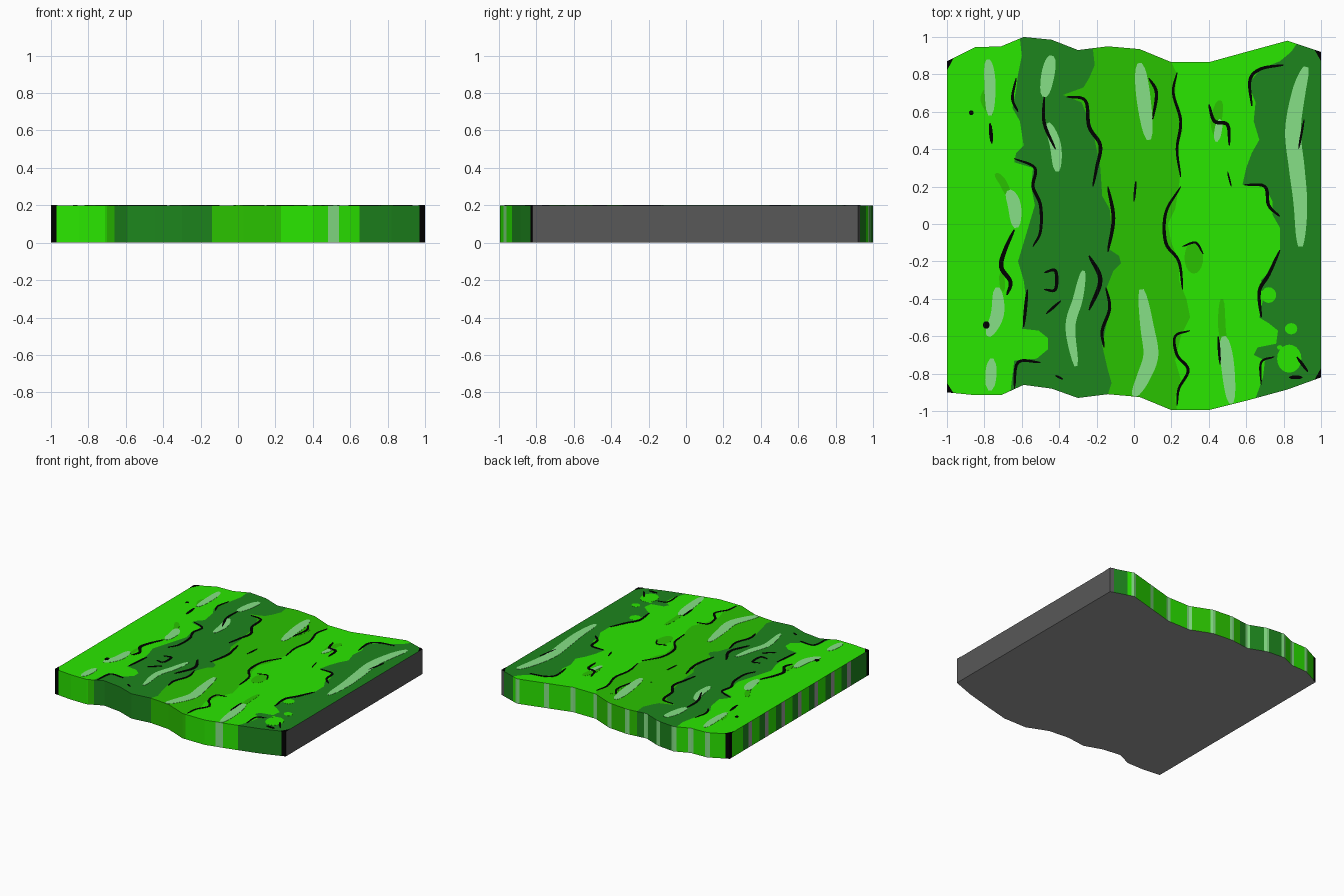
import bpy, bmesh, math
from mathutils import Vector

if "Cube" in bpy.data.objects:
    bpy.data.objects.remove(bpy.data.objects["Cube"])

H = 0.2


def srgb(*c):
    return tuple(((v / 255 + .055) / 1.055) ** 2.4 if v > 10 else v / 3295 for v in c) + (1,)


COLOURS = {"bright green": srgb(42, 231, 0), "dark green": srgb(29, 133, 29),
           "mid green": srgb(42, 194, 0), "pale green": srgb(134, 224, 134),
           "black": srgb(0, 0, 0), "grey": srgb(88, 88, 88), "light grey": srgb(155, 155, 155)}
MATS = []
for name, col in COLOURS.items():
    m = bpy.data.materials.new(name)
    m.diffuse_color = col
    m.use_nodes = True
    m.node_tree.nodes["Principled BSDF"].inputs["Base Color"].default_value = m.diffuse_color
    MATS.append(m)
BRIGHT, DARK, MID, PALE, BLACK, GREY, LIGHT = range(7)


def finish(bm, name, mats):
    bmesh.ops.recalc_face_normals(bm, faces=bm.faces[:])
    me = bpy.data.meshes.new(name)
    bm.to_mesh(me)
    bm.free()
    for m in mats:
        me.materials.append(m)
    ob = bpy.data.objects.new(name, me)
    bpy.context.collection.objects.link(ob)


# --- wavy outline: x, front y, back y
KNOTS = [(-1, -.90, .87), (-.85, -.915, .945), (-.71, -.915, .95), (-.59, -.86, 1), (-.44, -.88, .985),
         (-.30, -.93, .93), (-.14, -.91, .95), (.03, -.925, .935), (.20, -.995, .865),
         (.40, -.995, .865), (.60, -.945, .92), (.82, -.885, .98), (1, -.82, .92)]


def edge(x, side):
    for a, b in zip(KNOTS, KNOTS[1:]):
        if x <= b[0]:
            t = (x - a[0]) / (b[0] - a[0])
            return a[side] + t * (b[side] - a[side])


# --- band borders running front to back; first and last x sit on the outline
B1 = [(-.64, -.73), (-.52, -.72), (-.46, -.67), (-.46, -.61), (-.51, -.57), (-.60, -.56), (-.57, -.45),
      (-.59, -.3), (-.62, -.2), (-.59, -.1), (-.56, 0), (-.53, .1), (-.55, .2), (-.54, .3), (-.64, .33),
      (-.63, .38), (-.59, .42), (-.61, .55), (-.65, .62), (-.63, .72), (-.62, .8), (-.6, .9)]
B2 = [(-.12, -.85), (-.14, -.78), (-.17, -.65), (-.15, -.55), (-.13, -.45), (-.15, -.35), (-.11, -.25),
      (-.07, -.21), (-.08, -.17), (-.14, -.13), (-.12, -.03), (-.13, .08), (-.17, .15), (-.18, .3),
      (-.2, .4), (-.22, .5), (-.26, .6), (-.28, .65), (-.38, .69), (-.27, .73), (-.24, .78), (-.21, .85)]
B3 = [(.22, -.93), (.25, -.83), (.22, -.73), (.25, -.6), (.3, -.5), (.28, -.4), (.24, -.3), (.24, -.2),
      (.20, -.1), (.18, 0), (.22, .08), (.24, .2), (.25, .3), (.23, .4), (.26, .5), (.24, .6), (.22, .7),
      (.23, .8)]
B4 = [(.69, -.82), (.70, -.73), (.64, -.70), (.66, -.66), (.76, -.64), (.77, -.57), (.72, -.53),
      (.67, -.5), (.69, -.4), (.68, -.3), (.74, -.24), (.78, -.15), (.78, -.02), (.74, .05), (.74, .12),
      (.70, .2), (.58, .21), (.6, .3), (.63, .38), (.67, .45), (.64, .55), (.65, .65), (.61, .75),
      (.68, .83), (.78, .87), (.84, .92)]
STRIPE = .21
LEFT = [(-1, -.87)] + [(-1, -.675 + i * STRIPE + o) for i in range(7) for o in (0, .05, .12)] + [(-1, .84)]
BANDS = [BRIGHT, DARK, MID, BRIGHT, DARK]
ENDS = [(-1, -1), (-.66, -.61), (-.14, -.22), (.23, .2), (.65, .87), (1, 1)]
borders = [[(f, edge(f, 1))] + mid + [(b, edge(b, 2))]
           for (f, b), mid in zip(ENDS, [LEFT, B1, B2, B3, B4, []])]

# wall colours: each entry is (right end, colour)
FRONT = [(-.97, BLACK), (-.7, BRIGHT), (-.66, MID), (-.14, DARK), (.23, MID), (.48, BRIGHT),
         (.54, PALE), (.65, BRIGHT), (.97, DARK), (1, BLACK)]
inner = [k[0] for k in KNOTS[1:-1]]


def front_colour(x, y):
    return next(c for e, c in FRONT if x < e)


def back_colour(x, y):
    if abs(x) > .97:
        return BLACK if x < 0 else GREY
    if any(abs(x - k) < .02 for k in inner):
        return PALE
    return next(c for (f, b), c in zip(ENDS[1:], BANDS) if x < b)


def left_colour(x, y):
    if y < -.87 or y > .84:
        return BLACK
    t = (y + .675) % STRIPE
    return LIGHT if t < .05 else DARK if t < .12 else BRIGHT


def outline(xs, side):
    return [(x, edge(x, side)) for x in sorted(set(xs))]


front = outline([k[0] for k in KNOTS] + [s[0] for s in FRONT], 1)
back = outline([-1, -.97, .97, 1] + [e[1] for e in ENDS] + inner
               + [round(k + d, 3) for k in inner for d in (-.02, .02)], 2)

# --- ground slab: band tops, painted walls, grey base
bm = bmesh.new()
cache = {}


def vert(p, z):
    key = (round(p[0], 4), round(p[1], 4), z)
    if key not in cache:
        cache[key] = bm.verts.new(key)
    return cache[key]


def face(verts, mat):
    loop = [v for i, v in enumerate(verts) if v is not verts[i - 1]]
    bm.faces.new(loop).material_index = mat


for i, mat in enumerate(BANDS):
    (f0, b0), (f1, b1) = ENDS[i], ENDS[i + 1]
    loop = [p for p in front if f0 <= p[0] <= f1] + borders[i + 1]
    loop += [p for p in back[::-1] if b0 <= p[0] <= b1] + borders[i][::-1]
    face([vert(p, H) for p in loop], mat)
for line, rule in ((front, front_colour), (back, back_colour),
                   (borders[0], left_colour), (borders[5], lambda x, y: GREY)):
    for a, b in zip(line, line[1:]):
        face([vert(a, 0), vert(b, 0), vert(b, H), vert(a, H)],
             rule((a[0] + b[0]) / 2, (a[1] + b[1]) / 2))
face([vert(p, 0) for p in front + borders[5] + back[::-1] + borders[0][::-1]], LIGHT)
finish(bm, "ground_slab", MATS)


# --- painted details: thin plates on the top
def plate(bm, pts, z):
    f = bm.faces.new([bm.verts.new((x, y, H - .001)) for x, y in pts])
    new = bmesh.ops.extrude_face_region(bm, geom=[f])["geom"]
    for v in new:
        if isinstance(v, bmesh.types.BMVert):
            v.co.z = z


def ribbon(bm, pts, width, z, taper):
    p = [Vector(q) for q in pts]
    p = [2 * p[0] - p[1]] + p + [2 * p[-1] - p[-2]]
    path = []
    for a, b, c, d in zip(p, p[1:], p[2:], p[3:]):
        for k in range(6):
            t = k / 6
            path.append(.5 * (2 * b + (c - a) * t + (2 * a - 5 * b + 4 * c - d) * t * t
                              + (3 * b - a - 3 * c + d) * t ** 3))
    path.append(p[-2])
    n = len(path) - 1
    left, right = [], []
    for i, q in enumerate(path):
        d = (path[min(i + 1, n)] - path[max(i - 1, 0)]).normalized()
        w = width / 2 * max(.3, math.sin(math.pi * i / n) ** taper)
        left.append(q + Vector((-d.y, d.x)) * w)
        right.append(q - Vector((-d.y, d.x)) * w)
    plate(bm, left + right[::-1], z)


def streaks(name, mat, strokes, z, taper=.3, blobs=(), corners=False, scale=1):
    bm = bmesh.new()
    for width, *pts in strokes:
        ribbon(bm, pts, width * scale, z, taper)
    for x, y, rx, ry in blobs:
        plate(bm, [(x + rx * math.cos(a * math.tau / 20), y + ry * math.sin(a * math.tau / 20))
                   for a in range(20)], z)
    if corners:
        for s in (-1, 1):
            for side, inward in ((1, .05), (2, -.05)):
                y = edge(s, side)
                plate(bm, [(s, y), (s * .965, edge(s * .965, side)), (s, y + inward)], z)
    finish(bm, name, [MATS[mat]])


streaks("mid_green_streaks", MID,
        [(.04, (-.74, .27), (-.70, .22), (-.66, .13)), (.04, (.11, .8), (.12, .68), (.09, .54)),
         (.04, (.47, -.4), (.47, -.55), (.49, -.68)), (.04, (-.79, .72), (-.8, .66), (-.76, .58)),
         (.06, (.46, .66), (.44, .55), (.45, .46)), (.03, (-.71, -.26), (-.7, -.36))],
        H + .0008, blobs=[(.32, -.18, .05, .085), (-.01, .45, .015, .02)])
streaks("bright_green_spots", BRIGHT, [], H + .0008,
        blobs=[(.83, -.72, .065, .075), (.84, -.56, .033, .03), (.72, -.38, .04, .042),
               (.78, -.66, .015, .012)])
streaks("pale_streaks", PALE,
        [(.06, (-.78, .88), (-.77, .75), (-.77, .58)), (.07, (-.67, .18), (-.64, .1), (-.63, -.02)),
         (.07, (-.73, -.34), (-.73, -.48), (-.78, -.60)), (.06, (-.76, -.72), (-.77, -.89)),
         (.07, (-.44, .90), (-.46, .8), (-.48, .68)), (.06, (-.46, .54), (-.42, .42), (-.41, .28)),
         (.055, (-.27, -.25), (-.30, -.4), (-.34, -.55), (-.31, -.76)),
         (.075, (.03, .86), (.05, .68), (.08, .45)),
         (.08, (.04, -.35), (.07, -.55), (.09, -.70), (.05, -.82), (0, -.92)),
         (.04, (.46, .56), (.44, .44)), (.07, (.48, -.6), (.50, -.75), (.52, -.96)),
         (.085, (.92, .84), (.88, .7), (.85, .5), (.87, .3), (.89, .1), (.89, -.12))], H + .0016)
streaks("left_cracks", BLACK,
        [(.025, (-.77, .54), (-.76, .43)), (.018, (-.63, .78), (-.65, .67), (-.62, .6)),
         (.022, (-.64, .35), (-.53, .3), (-.54, .2), (-.5, .1), (-.5, -.04), (-.54, -.12)),
         (.03, (-.64, -.03), (-.69, -.14), (-.71, -.23), (-.66, -.31), (-.68, -.38)),
         (.022, (-.57, -.35), (-.59, -.55)), (.02, (-.64, -.88), (-.62, -.74), (-.5, -.74)),
         (.022, (-.48, -.26), (-.42, -.25), (-.42, -.35), (-.48, -.35)),
         (.03, (-.24, -.17), (-.18, -.3), (-.24, -.46)), (.018, (-.39, -.41), (-.47, -.48)),
         (.022, (-.15, -.34), (-.13, -.45), (-.17, -.57), (-.16, -.66)),
         (.022, (-.48, .68), (-.48, .54), (-.42, .4)),
         (.025, (-.36, .68), (-.26, .66), (-.24, .52), (-.18, .42), (-.20, .3), (-.22, .2)),
         (.025, (-.14, .2), (-.11, .03), (-.14, -.15)), (.015, (-.42, -.81), (-.38, -.83))],
        H + .0024, blobs=[(-.79, -.54, .018, .02), (-.87, .595, .012, .013)], corners=True, scale=.8)
streaks("right_cracks", BLACK,
        [(.022, (.08, .78), (.12, .7), (.1, .56)),
         (.02, (.23, .81), (.21, .7), (.25, .55), (.23, .4), (.25, .25)),
         (.022, (.25, .2), (.17, .06), (.17, -.1), (.24, -.2), (.26, -.35)),
         (.02, (.3, -.57), (.22, -.6), (.23, -.7), (.29, -.78), (.24, -.88), (.23, -.97)),
         (.025, (.40, .64), (.43, .55), (.5, .53), (.51, .42)),
         (.022, (.8, .85), (.68, .83), (.62, .77), (.63, .63)),
         (.022, (.59, .21), (.7, .2), (.72, .1), (.78, .04)),
         (.025, (.78, -.14), (.72, -.27), (.67, -.36), (.68, -.5)),
         (.015, (.68, -.86), (.68, -.74), (.75, -.71)), (.02, (.87, -.71), (.93, -.79)),
         (.025, (.83, -.82), (.9, -.82)), (.015, (.01, .23), (0, .12)),
         (.015, (.26, -.12), (.33, -.1), (.37, -.16)), (.012, (.5, .28), (.52, .2)),
         (.015, (.91, .56), (.88, .4)), (.018, (.45, -.6), (.46, -.75))], H + .0024, scale=.8)
